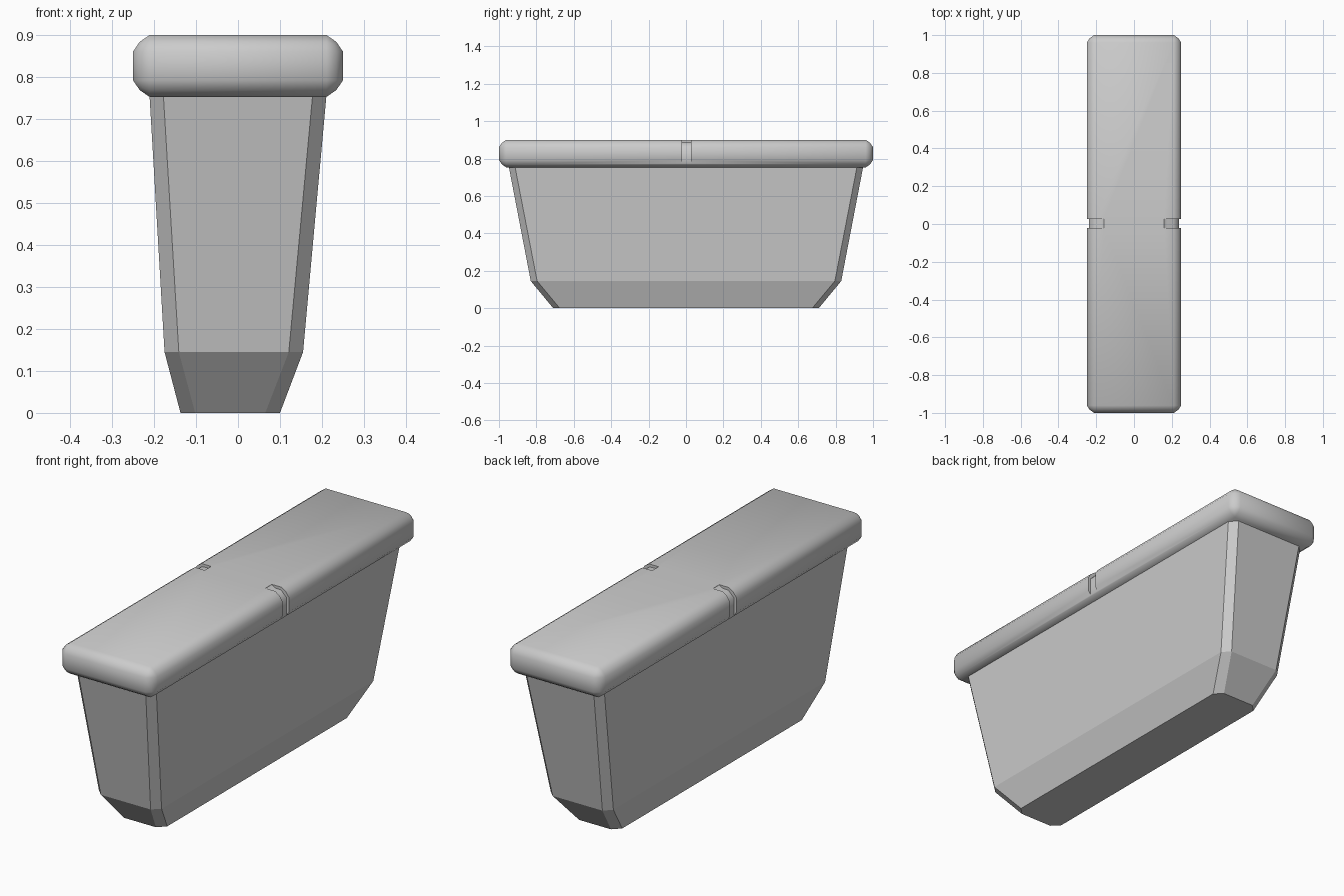
import bpy, bmesh

if "Cube" in bpy.data.objects:
    bpy.data.objects.remove(bpy.data.objects["Cube"])


def new_object(name, bm):
    bmesh.ops.recalc_face_normals(bm, faces=bm.faces[:])
    mesh = bpy.data.meshes.new(name)
    bm.to_mesh(mesh)
    bm.free()
    obj = bpy.data.objects.new(name, mesh)
    bpy.context.collection.objects.link(obj)
    return obj


def loft(name, rings):
    """Skin equal-length closed rings and cap both ends."""
    bm = bmesh.new()
    loops = [[bm.verts.new(p) for p in ring] for ring in rings]
    n = len(loops[0])
    for a, b in zip(loops, loops[1:]):
        for i in range(n):
            bm.faces.new((a[i], a[(i + 1) % n], b[(i + 1) % n], b[i]))
    bm.faces.new(loops[0])
    bm.faces.new(loops[-1])
    return new_object(name, bm)


def chamfered_ring(x0, x1, y, z, c):
    return [(x0 + c, -y, z), (x1 - c, -y, z), (x1, -y + c, z), (x1, y - c, z),
            (x1 - c, y, z), (x0 + c, y, z), (x0, y - c, z), (x0, -y + c, z)]


# Tapered trough body, slightly lopsided towards the base
loft("trough_body", [
    chamfered_ring(-0.137, 0.10, 0.71, 0.0, 0.035),
    chamfered_ring(-0.175, 0.155, 0.83, 0.145, 0.034),
    chamfered_ring(-0.211, 0.211, 0.948, 0.76, 0.033),
])

# Rounded lid slab
bm = bmesh.new()
bmesh.ops.create_cube(bm, size=1)
for v in bm.verts:
    v.co = (v.co.x * 0.5, v.co.y * 2, 0.8265 + v.co.z * 0.147)
bmesh.ops.bevel(bm, geom=bm.edges[:], offset=0.039, segments=2,
                profile=0.35, affect='EDGES', clamp_overlap=True)
lid = new_object("lid", bm)

# Shallow groove wrapping over each long edge of the lid
inner = [(0.16, 0.899), (0.175, 0.888), (0.208, 0.886), (0.237, 0.858), (0.237, 0.74)]
outer = [(0.30, 0.74), (0.30, 0.94), (0.16, 0.94)]
for side in (-1, 1):
    ring = [(side * x, z) for x, z in inner + outer]
    cutter = loft("groove_cutter", [[(x, y, z) for x, z in ring] for y in (-0.022, 0.026)])
    cutter.hide_render = True
    mod = lid.modifiers.new("groove", 'BOOLEAN')
    mod.operation = 'DIFFERENCE'
    mod.solver = 'EXACT'
    mod.object = cutter
    bpy.context.view_layer.objects.active = lid
    bpy.ops.object.modifier_apply(modifier=mod.name)
    bpy.data.objects.remove(cutter)

# Smooth lid, crisp groove walls
bpy.ops.object.select_all(action='DESELECT')
lid.select_set(True)
bpy.context.view_layer.objects.active = lid
bpy.ops.object.shade_smooth_by_angle(angle=0.9)
